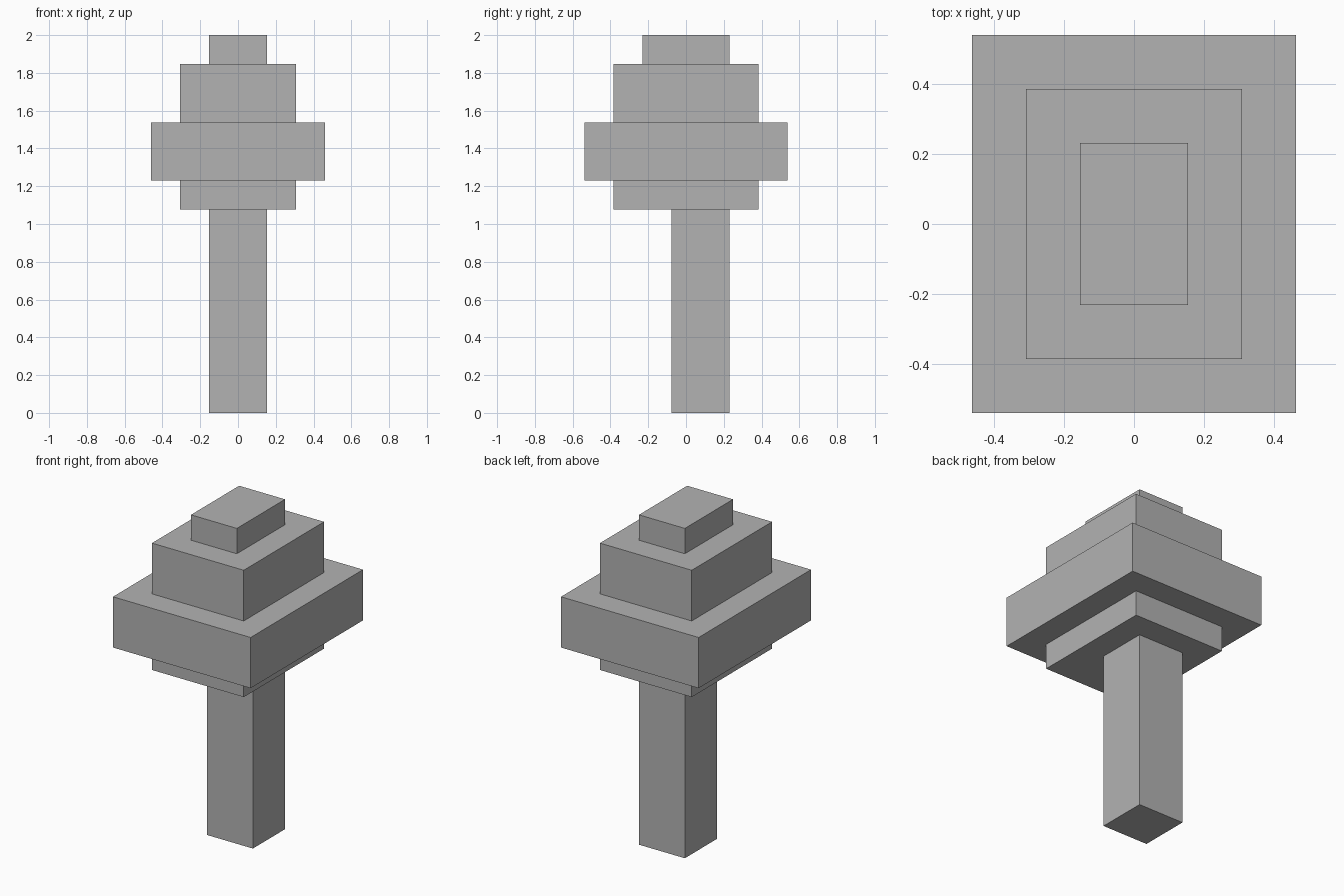
import bpy

cube = bpy.data.objects.get("Cube")
if cube:
    bpy.data.objects.remove(cube, do_unlink=True)

U = 2 / 13  # block unit: the whole tree is 13 units tall

grey = bpy.data.materials.new("plain grey")
grey.use_nodes = True
colour = (0.45, 0.45, 0.45, 1)
grey.diffuse_color = colour
grey.node_tree.nodes["Principled BSDF"].inputs["Base Color"].default_value = colour


def block(name, width, depth, bottom, top, y=0):
    """Box sized in block units, standing between two heights."""
    bpy.ops.mesh.primitive_cube_add(size=1, location=(0, y * U, (bottom + top) / 2 * U))
    obj = bpy.context.object
    obj.name = name
    obj.scale = (width * U, depth * U, (top - bottom) * U)
    bpy.ops.object.transform_apply(location=False, rotation=False, scale=True)
    obj.data.materials.append(grey)
    return obj


# Trunk, set half a unit towards the back
block("trunk", 2, 2, 0, 7, y=0.5)

# Stepped crown
block("lower_foliage", 4, 5, 7, 8)
block("wide_foliage", 6, 7, 8, 10)
block("upper_foliage", 4, 5, 10, 12)
block("top_foliage", 2, 3, 12, 13)
